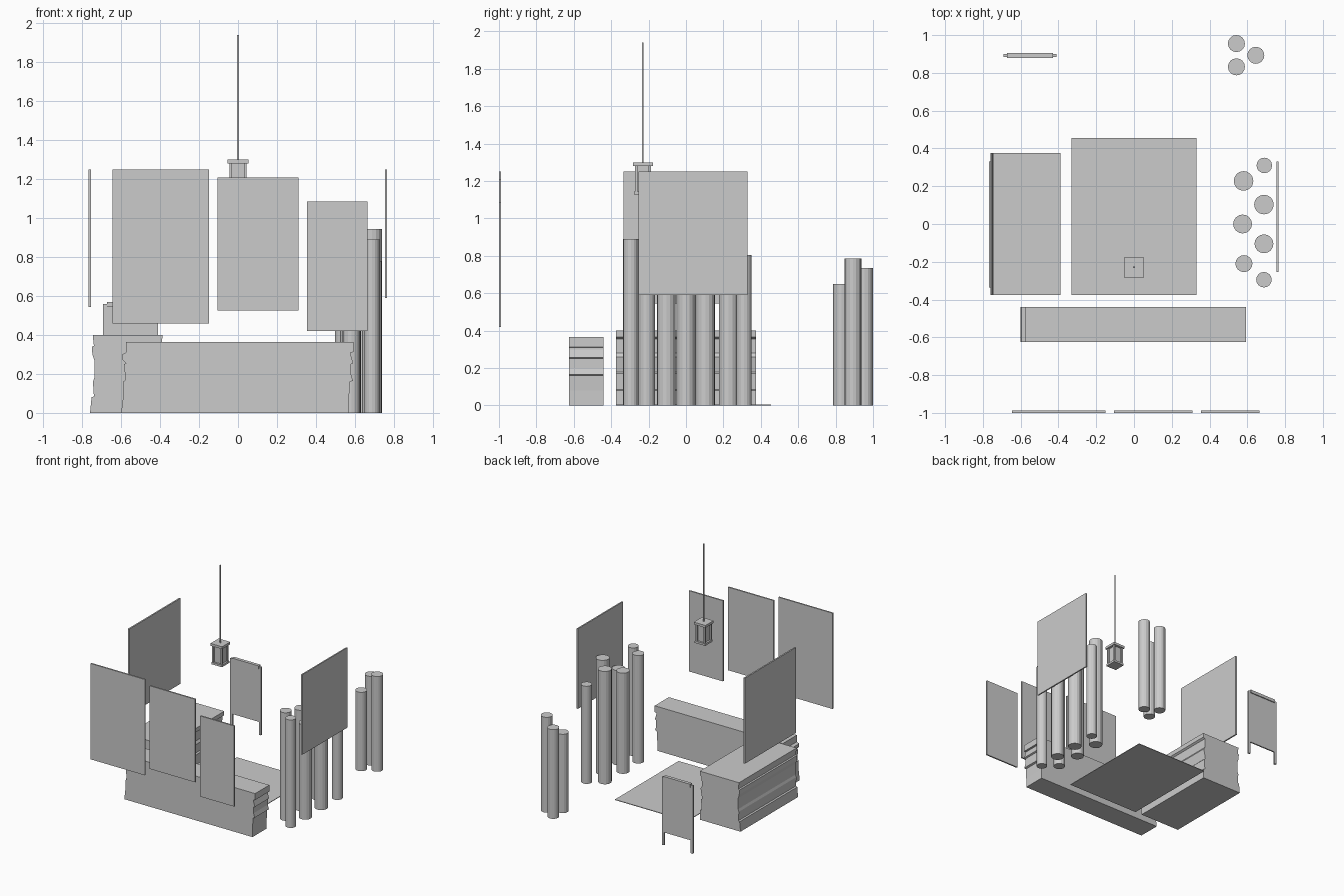
import bpy, bmesh, math

grey = bpy.data.materials.new("plain grey")
grey.diffuse_color = (0.6, 0.6, 0.6, 1)


def finish(name, bm):
    bmesh.ops.recalc_face_normals(bm, faces=bm.faces)
    me = bpy.data.meshes.new(name)
    bm.to_mesh(me)
    bm.free()
    me.materials.append(grey)
    ob = bpy.data.objects.new(name, me)
    bpy.context.collection.objects.link(ob)
    return ob


def add_box(bm, x0, x1, y0, y1, z0, z1):
    vs = bmesh.ops.create_cube(bm, size=1)["verts"]
    for v in vs:
        v.co = ((x0 + x1) / 2 + v.co.x * (x1 - x0),
                (y0 + y1) / 2 + v.co.y * (y1 - y0),
                (z0 + z1) / 2 + v.co.z * (z1 - z0))


def boxes(name, *dims):
    bm = bmesh.new()
    for d in dims:
        add_box(bm, *d)
    return finish(name, bm)


def layered_block(name, left, right, y0, y1):
    """Extrude a ragged x-z outline along y."""
    bm = bmesh.new()
    outline = left + right[::-1]
    f = bm.faces.new([bm.verts.new((x, y0, z)) for x, z in outline])
    new = bmesh.ops.extrude_face_region(bm, geom=[f])["geom"]
    for v in new:
        if isinstance(v, bmesh.types.BMVert):
            v.co.y = y1
    return finish(name, bm)


# Hanging wall panels: front row and the two sides
boxes("front_panel_large", (-0.645, -0.15, -1.0, -0.988, 0.46, 1.25))
boxes("front_panel_medium", (-0.105, 0.31, -1.0, -0.988, 0.525, 1.21))
boxes("front_panel_small", (0.355, 0.665, -1.0, -0.988, 0.42, 1.085))
boxes("left_panel", (-0.768, -0.756, -0.335, 0.33, 0.545, 1.25))
boxes("right_panel", (0.755, 0.766, -0.255, 0.33, 0.59, 1.25))

# Floor mat
boxes("floor_mat", (-0.33, 0.33, -0.375, 0.455, 0, 0.005))

# Ragged layered stone benches
layered_block(
    "front_bench",
    [(-0.6, 0), (-0.59, 0.08), (-0.59, 0.16), (-0.578, 0.17), (-0.585, 0.25),
     (-0.575, 0.255), (-0.595, 0.275), (-0.595, 0.3), (-0.574, 0.31), (-0.574, 0.365)],
    [(0.57, 0), (0.57, 0.08), (0.575, 0.16), (0.59, 0.165), (0.58, 0.2),
     (0.58, 0.25), (0.592, 0.255), (0.578, 0.3), (0.578, 0.31), (0.594, 0.312), (0.594, 0.365)],
    -0.625, -0.44)
layered_block(
    "side_bench",
    [(-0.76, 0), (-0.752, 0.08), (-0.74, 0.085), (-0.745, 0.16), (-0.738, 0.18),
     (-0.738, 0.27), (-0.748, 0.3), (-0.75, 0.34), (-0.74, 0.345), (-0.746, 0.4)],
    [(-0.392, 0), (-0.392, 0.08), (-0.405, 0.085), (-0.4, 0.17), (-0.41, 0.18),
     (-0.395, 0.26), (-0.408, 0.28), (-0.405, 0.355), (-0.39, 0.365), (-0.388, 0.4)],
    -0.375, 0.375)

# Standing board with two posts and a top rail
boxes("board_posts",
      *[(x, x + 0.02, 0.885, 0.9, 0, 0.56) for x in (-0.692, -0.43)])
boxes("board_face", (-0.672, -0.43, 0.887, 0.898, 0.105, 0.55))
boxes("board_rail", (-0.672, -0.428, 0.879, 0.906, 0.545, 0.57))

# Hanging lantern: cord, cap, corner posts, pane core, base
CX, CY = 0.0, -0.23


def square(h, z0, z1, x=0, y=0):
    return (CX + x - h, CX + x + h, CY + y - h, CY + y + h, z0, z1)


boxes("lantern_cord", square(0.004, 1.3, 1.94))
boxes("lantern_cap", square(0.053, 1.28, 1.3))
boxes("lantern_base", square(0.048, 1.128, 1.145))
boxes("lantern_posts", *[square(0.007, 1.145, 1.28, sx * 0.037, sy * 0.037)
                         for sx in (-1, 1) for sy in (-1, 1)])
boxes("lantern_core", square(0.033, 1.145, 1.28))

# Round poles: x, y, radius, height
poles = [
    (0.69, 0.31, 0.041, 0.805), (0.58, 0.228, 0.052, 0.93),
    (0.688, 0.103, 0.052, 0.945), (0.575, 0, 0.05, 0.83),
    (0.688, -0.105, 0.05, 0.78), (0.582, -0.21, 0.045, 0.89),
    (0.688, -0.295, 0.041, 0.89),
    (0.542, 0.955, 0.045, 0.735), (0.645, 0.893, 0.045, 0.785),
    (0.542, 0.832, 0.045, 0.65),
]
for i, (x, y, r, h) in enumerate(poles):
    bm = bmesh.new()
    bmesh.ops.create_cone(bm, cap_ends=True, segments=16, radius1=r, radius2=r, depth=h)
    bmesh.ops.translate(bm, verts=bm.verts, vec=(x, y, h / 2))
    finish(f"pole_{i + 1}", bm)
